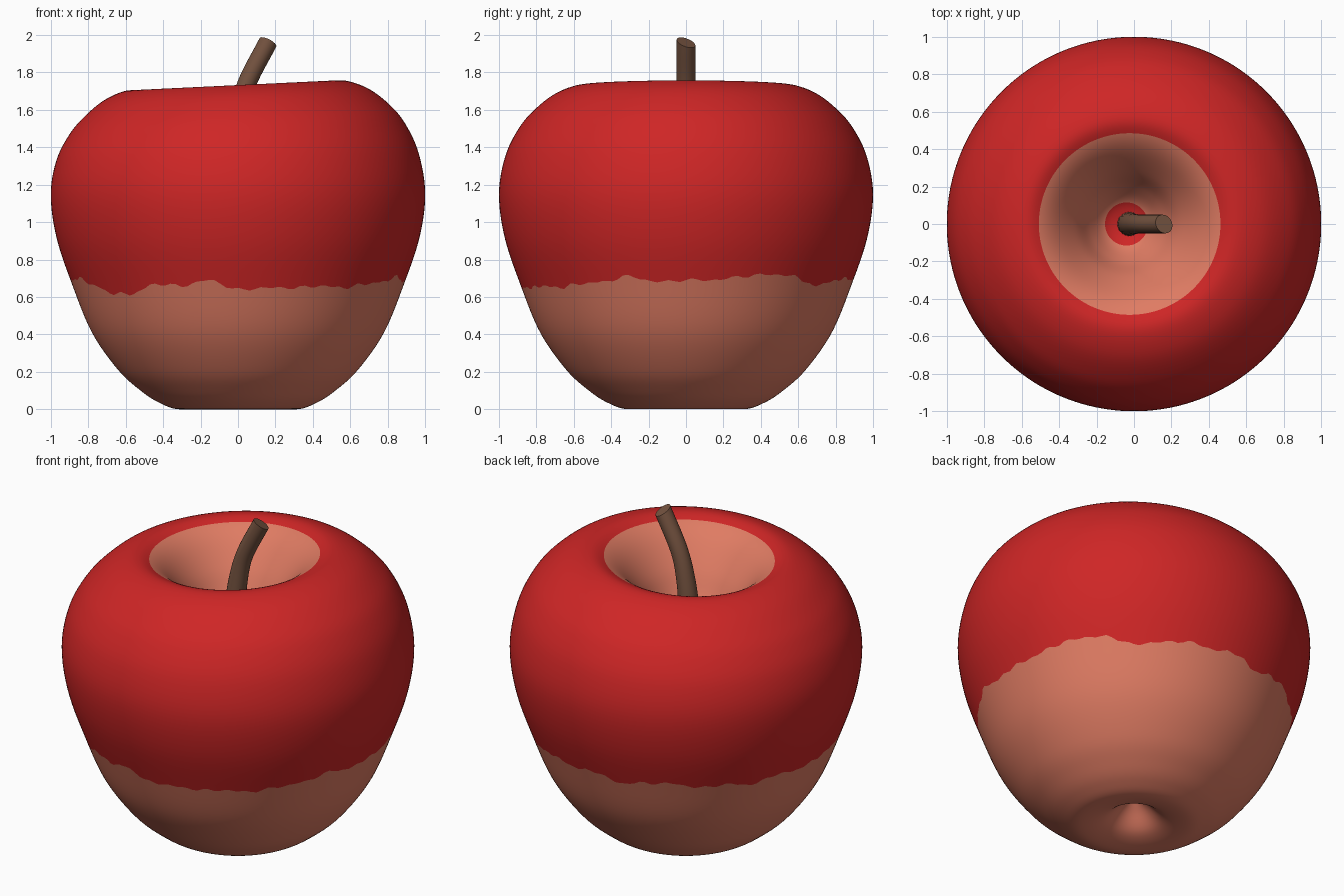
import bpy, bmesh, math
from mathutils import Vector

cube = bpy.data.objects.get("Cube")
if cube:
    bpy.data.objects.remove(cube, do_unlink=True)


def material(name, rgb):
    m = bpy.data.materials.new(name)
    m.use_nodes = True
    m.diffuse_color = (*rgb, 1)
    bsdf = m.node_tree.nodes["Principled BSDF"]
    bsdf.inputs["Base Color"].default_value = (*rgb, 1)
    bsdf.inputs["Roughness"].default_value = 0.6
    return m


red = material("red skin", (0.62, 0.019, 0.019))
pale = material("pale salmon", (0.74, 0.20, 0.125))
brown = material("stem brown", (0.18, 0.088, 0.052))


def spline(points, t):
    """Smooth curve through the points; whole values of t hit a point."""
    last = len(points) - 1
    i = max(0, min(int(t), last - 1))
    f = t - i
    b, c = Vector(points[i]), Vector(points[i + 1])
    a = Vector(points[i - 1]) if i > 0 else 2 * b - c
    d = Vector(points[i + 2]) if i + 2 <= last else 2 * c - b
    return (2 * b + (c - a) * f + (2 * a - 5 * b + 4 * c - d) * f**2
            + (3 * b - a - 3 * c + d) * f**3) / 2


def skin_rings(bm, rings, slot=lambda row: 0):
    """Join rows of vertices with quads, coloured by row."""
    n = len(rings[0])
    for row, (low, high) in enumerate(zip(rings, rings[1:])):
        for k in range(n):
            f = bm.faces.new((low[k], low[(k + 1) % n], high[(k + 1) % n], high[k]))
            f.material_index = slot(row)


def finish(bm, name, mats, angle):
    bmesh.ops.remove_doubles(bm, verts=bm.verts, dist=1e-5)
    bmesh.ops.recalc_face_normals(bm, faces=bm.faces)
    mesh = bpy.data.meshes.new(name)
    bm.to_mesh(mesh)
    bm.free()
    ob = bpy.data.objects.new(name, mesh)
    bpy.context.collection.objects.link(ob)
    for m in mats:
        mesh.materials.append(m)
    bpy.ops.object.select_all(action="DESELECT")
    ob.select_set(True)
    bpy.context.view_layer.objects.active = ob
    bpy.ops.object.shade_smooth_by_angle(angle=math.radians(angle))
    return ob


# Fruit profile (radius, height) from the bottom dimple to the stem cavity
profile = [(0, .18), (.07, .12), (.17, .03), (.31, 0), (.42, .035), (.52, .1),
           (.64, .21), (.78, .41), (.887, .67), (.97, .92), (1, 1.15),
           (.967, 1.35), (.895, 1.5), (.81, 1.6), (.70, 1.685), (.575, 1.73),
           (.485, 1.71), (.39, 1.64), (.28, 1.5), (.2, 1.36), (.115, 1.26), (0, 1.22)]
SEAM, RIM, LIP, FLOOR = 8, 15, 16, 20

# Wavy colour seam: height offsets in hundredths, every ten degrees from -x
wave = [1, 2, 3, -1, -5, -5, 0, -1, 2, -3, -2, -2, -1, -2, 0, 1, 4, 1,
        2, 2, 4, 5, 4, -1, 1, 3, 2, 4, 0, 3, 4, 1, 2, -1, 2, 0]


def seam_offset(angle):
    p = (math.degrees(angle) + 180) % 360 / 10
    i, f = int(p), p % 1
    f = f * f * (3 - 2 * f)
    smooth = wave[i % 36] * (1 - f) + wave[(i + 1) % 36] * f
    return 0.01 * (smooth + 0.6 * math.sin(47 * angle) + 0.4 * math.sin(31 * angle))


def fruit_point(t, angle):
    # Slide rows near the seam along the profile
    t += seam_offset(angle) / 0.25 * math.exp(-((t - SEAM) / 1.3) ** 2) if 4 < t < 12 else 0
    r, z = spline(profile, t)
    x, y = r * math.cos(angle), r * math.sin(angle)
    # Lean the upper part so the rim rises toward +x
    w = 1 if t > RIM else max(0, min(1, (z - 1.15) / 0.58))
    w = w * w * (3 - 2 * w)
    return x - 0.045 * (1 - r) * w, y, z + 0.048 * x * w


STEPS, SIDES = 6, 180


def fruit_slot(row):
    t = row / STEPS
    return 1 if t < SEAM or LIP <= t < FLOOR else 0


bm = bmesh.new()
rings = [[bm.verts.new(fruit_point(row / STEPS, 2 * math.pi * k / SIDES))
          for k in range(SIDES)]
         for row in range((len(profile) - 1) * STEPS + 1)]
skin_rings(bm, rings, fruit_slot)
bmesh.ops.dissolve_degenerate(bm, dist=1e-6, edges=bm.edges)
finish(bm, "apple_body", [red, pale], 60)

# Curved, tapering stem with a slanted cut end
path = [(-.025, 0, 1.17), (-.02, 0, 1.38), (0, 0, 1.56), (.047, 0, 1.74), (.16, 0, 1.96)]
bm = bmesh.new()
rings = []
ROWS = 24
for row in range(ROWS + 1):
    u = row / ROWS
    t = u * (len(path) - 1)
    centre = spline(path, t)
    along = (spline(path, t + 0.01) - spline(path, t - 0.01)).normalized()
    side = Vector((0, 1, 0))
    across = side.cross(along)
    radius = 0.066 - 0.016 * min(1, u / 0.7)
    ring = []
    for k in range(24):
        a = 2 * math.pi * k / 24
        slant = -0.35 * radius * math.sin(a) * max(0, u - 0.8) / 0.2
        ring.append(bm.verts.new(centre + along * slant
                    + (across * math.cos(a) + side * math.sin(a)) * radius))
    rings.append(ring)
skin_rings(bm, rings)
bm.faces.new(rings[0])
bm.faces.new(rings[-1])
finish(bm, "stem", [brown], 40)
